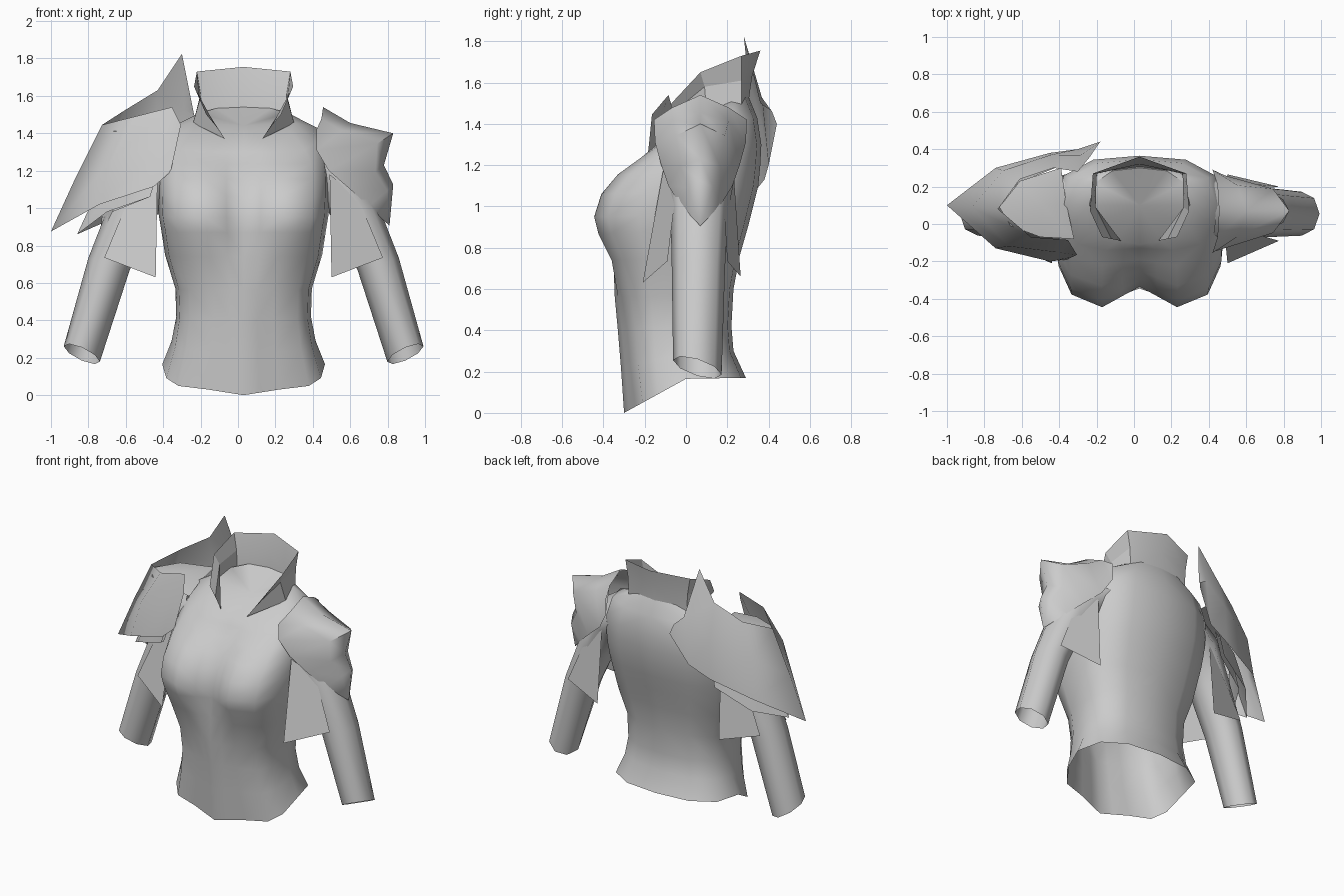
import bpy, bmesh, math
from mathutils import Vector

CX = 0.03  # symmetry plane of the garment

mat = bpy.data.materials.new("plain_grey")
mat.diffuse_color = (0.6, 0.6, 0.6, 1)


def lerp(a, b, t):
    return a + (b - a) * t


def sheet(name, rows, mirror=False, closed=False, angle=45):
    """Quad surface through rows of points; optionally closed and mirrored."""
    bm = bmesh.new()
    grid = [[bm.verts.new(p) for p in row] for row in rows]
    n = len(rows[0])
    for a, b in zip(grid, grid[1:]):
        for i in range(n if closed else n - 1):
            j = (i + 1) % n
            bm.faces.new((a[i], a[j], b[j], b[i]))
    bmesh.ops.remove_doubles(bm, verts=bm.verts, dist=0.001)
    bmesh.ops.recalc_face_normals(bm, faces=bm.faces)
    me = bpy.data.meshes.new(name)
    bm.to_mesh(me)
    bm.free()
    me.materials.append(mat)
    ob = bpy.data.objects.new(name, me)
    bpy.context.collection.objects.link(ob)
    bpy.ops.object.select_all(action='DESELECT')
    ob.select_set(True)
    bpy.context.view_layer.objects.active = ob
    bpy.ops.object.shade_smooth_by_angle(angle=math.radians(angle))
    if mirror:
        ob.location.x = CX
        m = ob.modifiers.new("mirror", 'MIRROR')
        m.merge_threshold = 0.002
    return ob


# Torso: z front, z side, z back, half width, y centre, y bust, y side, y back
rings = [
    (0.00, 0.165, 0.17, 0.435, -0.30, -0.245, 0.00, 0.29),
    (0.22, 0.29, 0.30, 0.385, -0.315, -0.27, 0.00, 0.23),
    (0.40, 0.42, 0.42, 0.36, -0.33, -0.285, 0.00, 0.22),
    (0.56, 0.57, 0.60, 0.365, -0.345, -0.31, 0.00, 0.23),
    (0.74, 0.75, 0.76, 0.42, -0.345, -0.36, 0.02, 0.26),
    (0.87, 0.88, 0.90, 0.44, -0.335, -0.425, 0.03, 0.30),
    (0.95, 0.97, 1.00, 0.455, -0.335, -0.445, 0.04, 0.325),
    (1.06, 1.08, 1.10, 0.46, -0.30, -0.41, 0.06, 0.35),
    (1.155, 1.18, 1.20, 0.46, -0.25, -0.33, 0.08, 0.36),
    (1.235, 1.30, 1.30, 0.45, -0.19, -0.22, 0.10, 0.365),
    (1.30, 1.42, 1.43, 0.41, -0.13, -0.14, 0.10, 0.345),
    (1.34, 1.46, 1.54, 0.265, -0.11, -0.09, 0.10, 0.30),
]


def torso_ring(zf, zs, zb, w, yf, yb, ys, yk):
    prof = [(0, yf), (0.2, lerp(yf, yb, 0.45)), (0.44, yb),
            (0.8, lerp(yb, ys, 0.14)), (0.95, lerp(yb, ys, 0.45)), (1, ys),
            (0.9, lerp(ys, yk, 0.6)), (0.55, lerp(ys, yk, 0.92)), (0, yk)]
    out = []
    for fx, y in prof:
        if y <= ys:
            z = lerp(zf, zs, max(0, (y - yf) / (ys - yf)))
        else:
            z = lerp(zs, zb, (y - ys) / (yk - ys))
        out.append((fx * w, y, z))
    return out


torso = [torso_ring(*r) for r in rings]
torso.append([(0, 0.10, 1.44)] * 9)  # neck hole closed by a shallow fan
sheet("torso", torso, mirror=True, angle=60)

# Standing collar, open at the throat
sheet("collar", [
    [(0.10, -0.09, 1.37), (0.27, 0.10, 1.455), (0.225, 0.27, 1.48), (0, 0.305, 1.52)],
    [(0.15, -0.08, 1.44), (0.235, 0.09, 1.58), (0.23, 0.27, 1.61), (0, 0.32, 1.63)],
    [(0.20, -0.07, 1.50), (0.265, 0.07, 1.65), (0.25, 0.27, 1.73), (0, 0.36, 1.755)],
], mirror=True, angle=15)

# Sleeves: centre x, y, z, radius, tilt of the ring in degrees, forward cut
sleeve = []
for x, y, z, r, tilt, cut in [(0.38, 0.09, 1.25, 0.16, 80, 0), (0.49, 0.075, 1.18, 0.15, 50, 0),
                              (0.60, 0.065, 0.98, 0.125, 25, 0), (0.72, 0.06, 0.70, 0.115, 17, 0),
                              (0.865, 0.055, 0.22, 0.105, 23, 0.3)]:
    a = math.radians(tilt)
    ring = []
    for k in range(8):
        t = k * math.pi / 4
        c, d = r * math.cos(t), 1.12 * r * math.sin(t)
        ring.append((x + c * math.cos(a), y + d, z + c * math.sin(a) - cut * d))
    sleeve.append(ring)
sheet("sleeve", sleeve, mirror=True, closed=True, angle=60)

# Hanging cloth panels in front of and behind each arm
sheet("front_cloth", [[(0.46, -0.11, 1.18), (0.61, -0.05, 1.06)],
                      [(0.47, -0.21, 0.63), (0.745, -0.09, 0.735)]], mirror=True)
sheet("back_cloth", [[(0.46, 0.23, 1.18), (0.61, 0.18, 1.06)],
                     [(0.47, 0.265, 0.66), (0.745, 0.20, 0.735)]], mirror=True)

# Small ridged shoulder guard: ridge x, z then rim x, half depth, z
guard = []
for rx, rz, ex, hy, ez in [(0.455, 1.54, 0.42, 0.225, 1.42), (0.60, 1.455, 0.42, 0.22, 1.31),
                           (0.83, 1.40, 0.485, 0.19, 1.20), (0.78, 1.23, 0.60, 0.155, 1.10),
                           (0.83, 1.125, 0.70, 0.10, 1.01), (0.81, 0.905, 0.81, 0, 0.905)]:
    mx, mz = lerp(ex, rx, 0.75), lerp(ez, rz, 0.48 if rz > 1.5 else 0.72)
    cy = 0.07
    guard.append([(ex, cy - hy, ez), (mx, cy - hy * 0.62, mz), (rx, cy, rz),
                  (mx, cy + hy * 0.62, mz), (ex, cy + hy, ez)])
sheet("small_shoulder_guard", guard, angle=70)

# Large winged shoulder guard, wrapping from front to back
top = [(-0.305, -0.165, 1.445), (-0.353, -0.085, 1.54), (-0.55, -0.07, 1.49),
       (-0.727, 0.08, 1.445), (-0.61, 0.24, 1.52), (-0.43, 0.30, 1.63),
       (-0.30, 0.28, 1.825), (-0.235, 0.36, 1.50)]
low = [(-0.36, -0.19, 1.195), (-0.45, -0.20, 1.115), (-0.74, -0.13, 1.02),
       (-1.0, 0.10, 0.875), (-0.74, 0.30, 1.03), (-0.45, 0.38, 1.13),
       (-0.30, 0.40, 1.20), (-0.18, 0.44, 1.40)]
bulge = [0, 0.01, 0.03, 0.005, 0.03, 0.03, 0.03, 0.02]
axis = Vector((-0.4, 0.1, 0))
mid = []
for p, q, b in zip(top, low, bulge):
    m = (Vector(p) + Vector(q)) / 2
    out = Vector((m.x, m.y, 0)) - axis
    mid.append(m + out.normalized() * b + Vector((0, 0, b / 2)))
sheet("large_shoulder_guard", [top, mid, low], angle=80)

# Two under-layers below the large guard
for i, (tip, drop) in enumerate([(-0.86, 0.86), (-0.74, 0.84)]):
    s = 0.03 * i
    upper = [(-0.42, -0.17 + s, 1.22), (-0.62, -0.11 + s, 1.17), (-0.74 + s, 0.09, 1.12),
             (-0.62, 0.25 - s, 1.17), (-0.42, 0.33 - s, 1.24)]
    lower = [(-0.47, -0.18 + s, 1.06), (-0.70 + s, -0.11 + s, 0.98), (tip, 0.09, drop),
             (-0.70 + s, 0.27 - s, 0.93), (-0.46, 0.34 - s, 1.06)]
    sheet("guard_under_layer_%d" % (i + 1), [upper, lower])

# Rounded cap closing the top of the large guard
rim = [(-0.32, -0.08, 1.39), (-0.50, -0.07, 1.41), (-0.66, -0.01, 1.41), (-0.72, 0.09, 1.42),
       (-0.61, 0.23, 1.43), (-0.39, 0.30, 1.43), (-0.36, 0.10, 1.42)]
sheet("shoulder_cap", [rim, [(-0.49, 0.10, 1.45)] * len(rim)], closed=True, angle=50)
